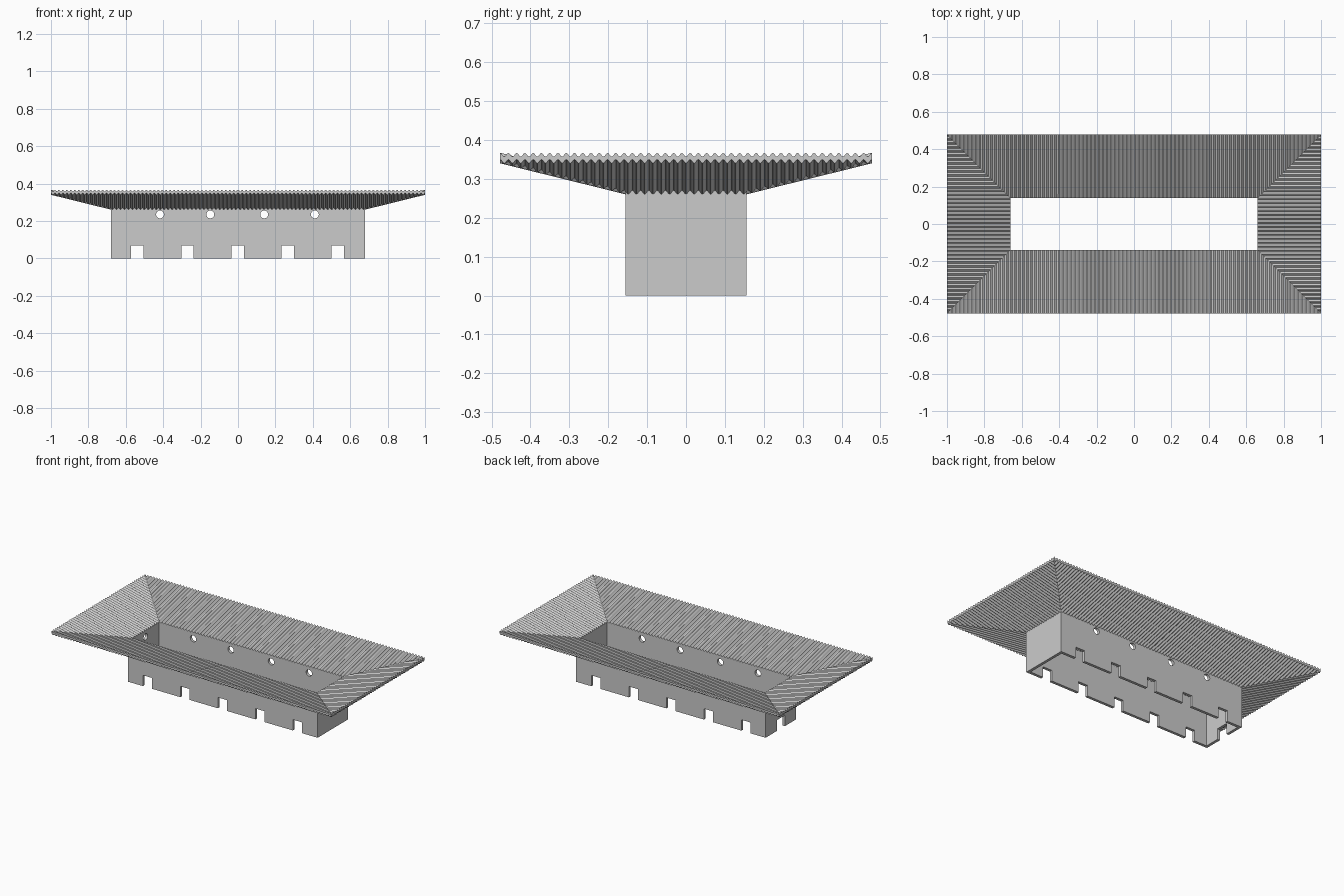
import bpy, bmesh, math
from mathutils import Matrix, Vector

if "Cube" in bpy.data.objects:
    bpy.data.objects.remove(bpy.data.objects["Cube"])

IN_X, IN_Y, SPAN = 0.66, 0.138, 0.34      # opening half sizes, rim width
PITCH = SPAN / 16
AMP, THICK = 0.005, 0.017


def make_object(name, bm):
    mesh = bpy.data.meshes.new(name)
    bm.to_mesh(mesh)
    bm.free()
    obj = bpy.data.objects.new(name, mesh)
    bpy.context.collection.objects.link(obj)
    return obj


def add_box(bm, lo, hi):
    lo, hi = Vector(lo), Vector(hi)
    mat = Matrix.Translation((lo + hi) / 2) @ Matrix.Diagonal((*(hi - lo), 1))
    bmesh.ops.create_cube(bm, size=1, matrix=mat)


def add_hole(bm, x, y, length, axis, z=0.235, radius=0.021):
    rot = Matrix.Rotation(math.pi / 2, 4, axis)
    bmesh.ops.create_cone(bm, cap_ends=True, segments=20, radius1=radius, radius2=radius,
                          depth=length, matrix=Matrix.Translation((x, y, z)) @ rot)


def cut(target, bm):
    cutter = make_object("cutter", bm)
    cutter.hide_render = True
    mod = target.modifiers.new("cut", 'BOOLEAN')
    mod.operation = 'DIFFERENCE'
    mod.solver = 'EXACT'
    mod.object = cutter
    bpy.context.view_layer.objects.active = target
    bpy.ops.object.modifier_apply(modifier=mod.name)
    bpy.data.objects.remove(cutter)


# Hollow rectangular wall
bm = bmesh.new()
add_box(bm, (-0.678, -0.156, 0), (0.678, 0.156, 0.27))
wall = make_object("base_wall", bm)
bm = bmesh.new()
add_box(bm, (-IN_X, -IN_Y, -0.1), (IN_X, IN_Y, 0.4))
cut(wall, bm)

# Drain slots and round holes: both long walls, plus the left end
bm = bmesh.new()
for i in range(-2, 3):
    x = i * 0.268 - 0.002
    add_box(bm, (x - 0.033, -0.3, -0.1), (x + 0.033, 0.3, 0.07))
for x in (-0.417, -0.148, 0.14, 0.411):
    add_hole(bm, x, 0, 0.6, 'X')
add_box(bm, (-0.8, -0.04, -0.1), (-0.62, 0.04, 0.07))
add_hole(bm, -0.7, 0, 0.16, 'Y')
cut(wall, bm)


# Corrugated sloping rim
def rim_side(bm, inner_u, inner_v, angle):
    outer = inner_u + SPAN
    step = PITCH / 6
    half = [outer - k * step for k in range(int(outer / step) + 1)]
    us = [-u for u in half] + [0] + half[::-1]
    rot = Matrix.Rotation(angle, 3, 'Z')
    cols = []
    for u in us:
        d0 = max(0.0, abs(u) - inner_u)
        wave = AMP * math.cos(2 * math.pi * (abs(u) - inner_u) / PITCH)
        col = []
        for d, drop in ((d0, 0), (SPAN, 0), (SPAN, THICK), (d0, THICK)):
            z = 0.278 + 0.084 * d / SPAN + wave - drop
            col.append(bm.verts.new(rot @ Vector((u, -(inner_v + d), z))))
        cols.append((col, d0))
    for (a, da), (b, db) in zip(cols, cols[1:]):
        for k in range(4):
            if k == 3 and max(da, db) > 1e-6:
                continue                   # mitre is open, joined to next side
            n = (k + 1) % 4
            bm.faces.new((a[k], b[k], b[n], a[n]))


bm = bmesh.new()
for turn in (0, math.pi):
    rim_side(bm, IN_X, IN_Y, turn)
    rim_side(bm, IN_Y, IN_X, turn + math.pi / 2)
bmesh.ops.remove_doubles(bm, verts=bm.verts, dist=0.0002)
bmesh.ops.recalc_face_normals(bm, faces=bm.faces)
rim = make_object("corrugated_rim", bm)
